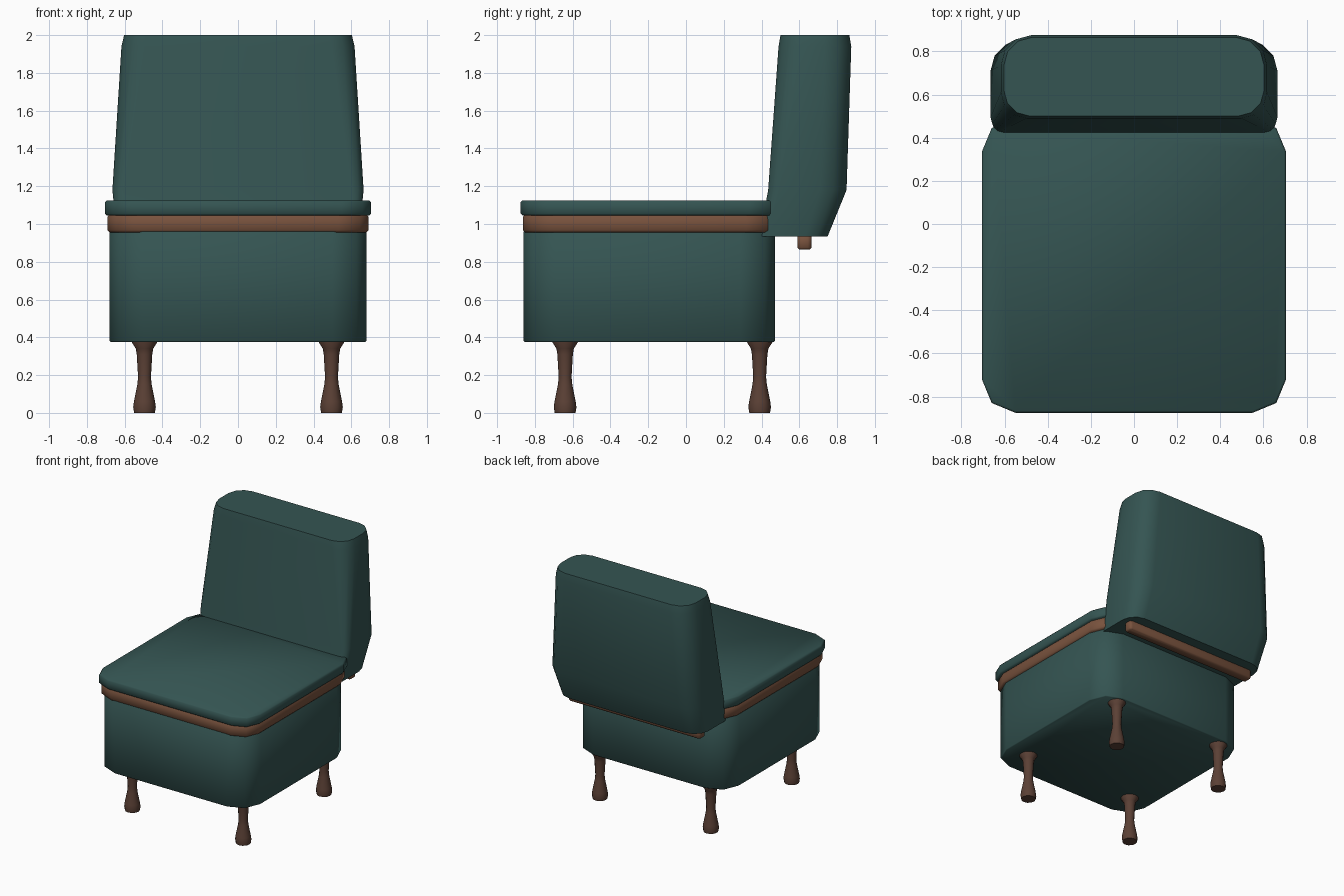
import bpy, bmesh, math

if "Cube" in bpy.data.objects:
    bpy.data.objects.remove(bpy.data.objects["Cube"])


def material(name, rgb):
    m = bpy.data.materials.new(name)
    m.diffuse_color = (*rgb, 1)
    m.use_nodes = True
    m.node_tree.nodes["Principled BSDF"].inputs["Base Color"].default_value = m.diffuse_color
    return m


GREEN = material("green_fabric", (0.035, 0.09, 0.085))
WOOD = material("trim_wood", (0.19, 0.085, 0.047))
DARK = material("leg_wood", (0.105, 0.052, 0.036))


def loft(name, rings, mat, angle=50):
    """Skin a stack of equal-length rings and cap both ends."""
    bm = bmesh.new()
    vs = [[bm.verts.new(p) for p in r] for r in rings]
    n = len(vs[0])
    for a, b in zip(vs, vs[1:]):
        for i in range(n):
            j = (i + 1) % n
            bm.faces.new((a[i], a[j], b[j], b[i]))
    bm.faces.new(vs[0][::-1])
    bm.faces.new(vs[-1])
    bmesh.ops.recalc_face_normals(bm, faces=bm.faces)
    me = bpy.data.meshes.new(name)
    bm.to_mesh(me)
    bm.free()
    ob = bpy.data.objects.new(name, me)
    bpy.context.collection.objects.link(ob)
    me.materials.append(mat)
    bpy.ops.object.select_all(action='DESELECT')
    ob.select_set(True)
    bpy.context.view_layer.objects.active = ob
    bpy.ops.object.shade_smooth_by_angle(angle=math.radians(angle))
    return ob


def rounded(z, hx, y0, y1, rf, rb, seg):
    """Rounded rectangle with its own front and back corner radii."""
    corners = [(hx - rf, y0 + rf, rf, -90), (hx - rb, y1 - rb, rb, 0),
               (-hx + rb, y1 - rb, rb, 90), (-hx + rf, y0 + rf, rf, 180)]
    pts = []
    for cx, cy, r, start in corners:
        for k in range(seg + 1):
            a = math.radians(start + 90 * k / seg)
            pts.append((cx + r * math.cos(a), cy + r * math.sin(a), z))
    return pts


def slab(name, hx, y0, y1, z0, z1, r, bevel, mat, seg=2):
    """Rounded slab with softened top and bottom edges."""
    rings = []
    for z, d in ((z0, bevel), (z0 + bevel, 0), (z1 - bevel, 0), (z1, bevel)):
        rings.append(rounded(z, hx - d, y0 + d, y1 - d, r - d, r - d, seg))
    return loft(name, rings, mat)


# Seat body, wooden band and cushion
slab("seat_base", 0.68, -0.86, 0.47, 0.375, 0.965, 0.18, 0.006, GREEN)
slab("seat_trim", 0.692, -0.863, 0.48, 0.955, 1.05, 0.16, 0.012, WOOD)
slab("seat_cushion", 0.705, -0.875, 0.49, 1.045, 1.125, 0.155, 0.01, GREEN)

# Tapering backrest: z, half width, front y, back y, front and back radius
sections = [(0.935, 0.64, 0.39, 0.75, 0.03, 0.12),
            (1.18, 0.665, 0.435, 0.85, 0.06, 0.14),
            (1.94, 0.617, 0.49, 0.875, 0.12, 0.14),
            (2.0, 0.603, 0.50, 0.865, 0.12, 0.13)]
loft("backrest", [rounded(*s, 3) for s in sections], GREEN, 40)

# Wooden rail under the backrest
slab("backrest_rail", 0.59, 0.59, 0.665, 0.865, 0.945, 0.02, 0.01, WOOD)

# Turned legs: radius, height
profile = [(0.055, 0), (0.06, 0.03), (0.056, 0.06), (0.038, 0.15), (0.034, 0.19),
           (0.041, 0.31), (0.046, 0.34), (0.068, 0.375), (0.068, 0.39)]
for row, y in (("front", -0.64), ("back", 0.39)):
    for side, x in (("left", -0.495), ("right", 0.495)):
        rings = [[(x + r * math.cos(k * math.pi / 6), y + r * math.sin(k * math.pi / 6), z)
                  for k in range(12)] for r, z in profile]
        loft(f"{row}_{side}_leg", rings, DARK)
